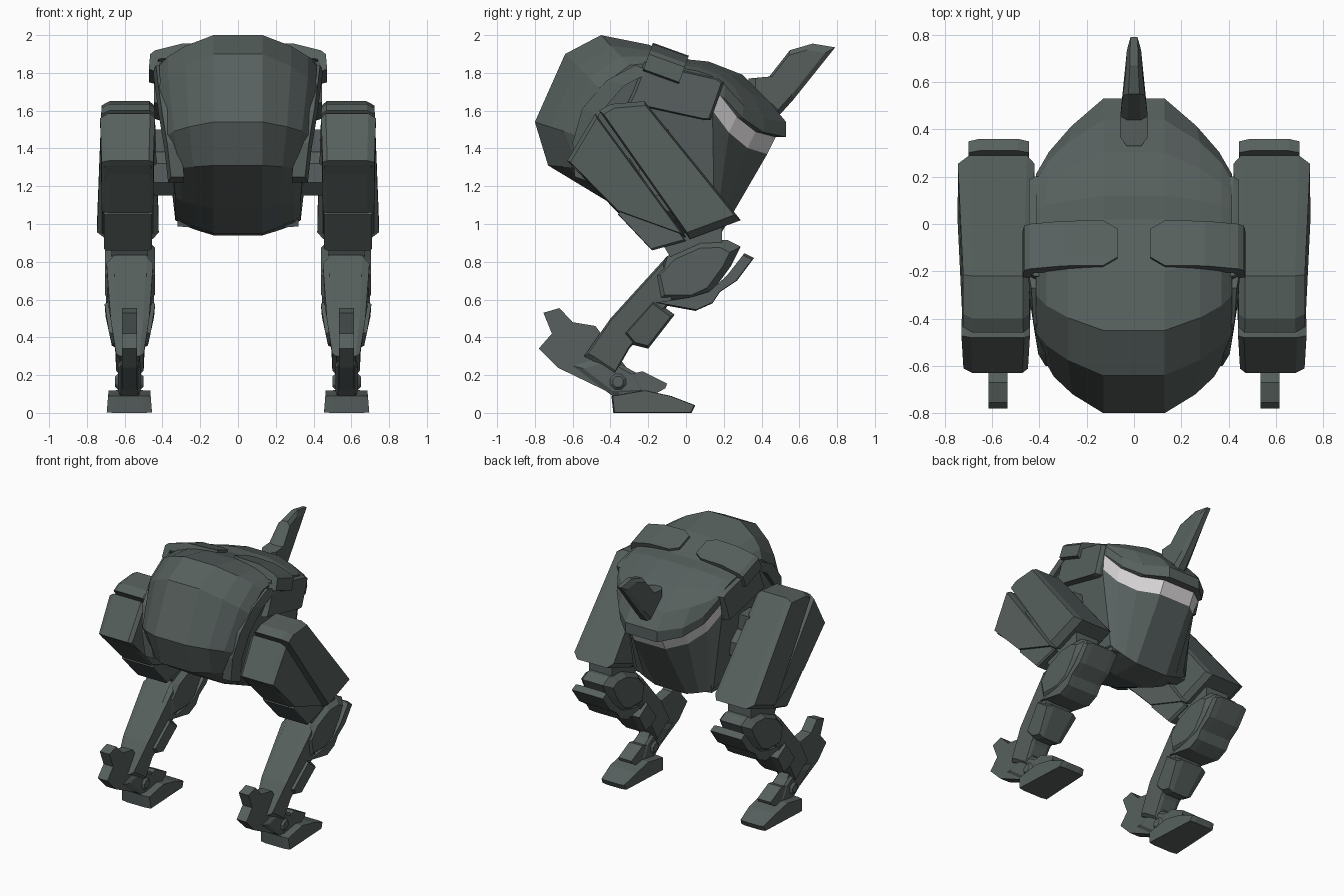
import bpy, bmesh, math


def material(name, rgb):
    m = bpy.data.materials.new(name)
    m.diffuse_color = (*rgb, 1)
    return m


ARMOUR = material("dark grey green", (0.095, 0.118, 0.112))
PALE = material("pale grey", (0.72, 0.70, 0.70))


def loft(name, rings, band=None):
    """Skin a list of equal-length rings, cap both ends; band = pale side index."""
    bm = bmesh.new()
    vs = [[bm.verts.new(p) for p in r] for r in rings]
    n = len(rings[0])
    for a, b in zip(vs, vs[1:]):
        for j in range(n):
            k = (j + 1) % n
            f = bm.faces.new((a[j], a[k], b[k], b[j]))
            f.material_index = 1 if j == band else 0
    bm.faces.new(vs[0])
    bm.faces.new(vs[-1])
    bmesh.ops.recalc_face_normals(bm, faces=bm.faces)
    me = bpy.data.meshes.new(name)
    bm.to_mesh(me)
    bm.free()
    me.materials.append(ARMOUR)
    if band is not None:
        me.materials.append(PALE)
    ob = bpy.data.objects.new(name, me)
    bpy.context.collection.objects.link(ob)
    return ob


def slab(name, pts, layers, mid=0.0, width=lambda y, z: 1, mirror=True):
    """Side profile (y, z) extruded through layers of (x, scale)."""
    cy = sum(p[0] for p in pts) / len(pts)
    cz = sum(p[1] for p in pts) / len(pts)
    rings = [[(mid + (x - mid) * width(y, z), cy + (y - cy) * s, cz + (z - cz) * s)
              for y, z in pts] for x, s in layers]
    ob = loft(name, rings)
    if mirror:
        ob.modifiers.new("other side", 'MIRROR')
    return ob


def ramp(v, a, b, fa, fb):
    t = min(1, max(0, (v - a) / (b - a)))
    return fa + (fb - fa) * t


def circle(y, z, r, n=8):
    return [(y + r * math.cos(math.tau * (i + .5) / n), z + r * math.sin(math.tau * (i + .5) / n)) for i in range(n)]


# Hull: blend from a centre profile to a side profile across x
centre = [(-.73, 1.31), (-.80, 1.54), (-.64, 1.90), (-.45, 2.0), (-.20, 1.95), (.02, 1.87),
          (.12, 1.86), (.30, 1.79), (.44, 1.65), (.53, 1.54), (.53, 1.46), (.475, 1.46),
          (.43, 1.37), (.18, .94), (-.05, .95), (-.35, 1.08)]
side = [(-.50, 1.29), (-.58, 1.47), (-.46, 1.72), (-.30, 1.84), (-.12, 1.86), (.0, 1.82),
        (.06, 1.81), (.12, 1.79), (.18, 1.76), (.21, 1.73), (.20, 1.67), (.18, 1.68),
        (.14, 1.60), (.15, 1.02), (-.05, 1.05), (-.28, 1.14)]


def hull_ring(x, w):
    ring = []
    for i, ((y0, z0), (y1, z1)) in enumerate(zip(centre, side)):
        z = z0 + (z1 - z0) * w
        if 9 <= i <= 12:  # the rim and pale band sag between centre and side
            z -= .22 * w * (1 - w)
        taper = ramp(z, 1.2, 1.7, .8, 1) if abs(x) > .2 else 1
        ring.append((x * taper, y0 + (y1 - y0) * w, z))
    return ring


half = [(.13, 0), (.28, .36), (.37, .70), (.415, 1)]
loft("hull", [hull_ring(-x, w) for x, w in reversed(half)] + [hull_ring(x, w) for x, w in half], band=11)

# Horn fin, thick at the root and thin at the tip
slab("horn", [(.33, 1.70), (.33, 1.77), (.44, 1.78), (.55, 1.92), (.67, 1.955), (.79, 1.935),
              (.57, 1.66), (.48, 1.56)],
     [(-.06, .8), (-.03, 1), (.03, 1), (.06, .8)], 0,
     lambda y, z: ramp(y, .42, .72, 1, .5), mirror=False)

# Side cheek panels
slab("cheek_panel", [(-.31, 1.64), (-.28, 1.70), (-.22, 1.86), (.17, 1.77), (.20, 1.75), (.13, 1.55), (.10, 1.55)],
     [(.37, 1), (.42, 1), (.445, .94)])

# Curved trim strips down the edge of the front shell
path = [(.425, -.25, 1.83), (.415, -.40, 1.75), (.395, -.53, 1.60), (.365, -.58, 1.42), (.345, -.57, 1.24)]
trim = loft("front_trim", [[(x - .06, y - .02, z + .01), (x + .01, y - .02, z + .01),
                            (x + .025, y + .07, z - .02), (x - .06, y + .07, z - .02)] for x, y, z in path])
trim.modifiers.new("other side", 'MIRROR')

# Roof plates folding over the shoulders
fold = [(.07, 1.925), (.30, 1.92), (.44, 1.885), (.465, 1.865), (.472, 1.785), (.44, 1.775), (.42, 1.84), (.07, 1.86)]
rows = [(-.095, .06), (-.06, 0), (.06, 0), (.095, .06)]
roof = loft("roof_plate", [[(x + (c if x < .1 else 0), -.08 + d + (z - 1.925) * .36, z - d * .36)
                            for x, z in fold] for d, c in rows])
roof.modifiers.new("other side", 'MIRROR')

# Hip axles
slab("hip_axle", circle(-.13, 1.27, .13), [(.25, 1), (.50, 1)])
slab("hip_block", [(-.22, 1.38), (-.22, 1.5), (-.09, 1.5), (-.09, 1.38)], [(.34, 1), (.46, 1)])
slab("belly_lug", [(.02, 1.13), (.16, 1.13), (.16, .98), (.06, .98)], [(.22, 1), (.32, .9)])

# Thighs: rear plate plus front plate and casing
slab("thigh_rear_plate", [(-.46, 1.60), (-.40, 1.635), (-.22, 1.65), (.29, 1.02), (.02, .92)],
     [(.43, .92), (.46, 1), (.69, 1), (.735, .92)], .58,
     lambda y, z: ramp(z, 1.0, 1.65, 1.07, .92))
slab("thigh_front_plate", [(-.48, 1.585), (-.63, 1.335), (-.36, 1.06), (.0, .93)],
     [(.44, .93), (.465, 1), (.69, 1), (.73, .93)], .585,
     lambda y, z: ramp(z, 1.33, 1.55, .94, 1))
slab("thigh_front_casing", [(-.61, 1.31), (-.35, 1.07), (-.36, 1.05), (-.18, .86), (.0, .91), (-.3, 1.35)],
     [(.455, .96), (.47, 1), (.70, 1), (.71, .96)], .585)
slab("knee_joint", [(-.14, .92), (.19, 1.0), (.19, .86), (-.08, .82)], [(.48, 1), (.67, 1)])

# Shins: bulky knee, narrow lower leg, rear blade and knee guard
slab("upper_shin", [(-.20, .72), (-.10, .83), (.08, .91), (.22, .915), (.29, .88), (.24, .78), (.13, .63),
                    (.02, .58), (-.17, .58)],
     [(.44, .75), (.485, 1), (.655, 1), (.705, .75)], .572)
slab("lower_shin", [(-.10, .83), (-.40, .50), (-.54, .30), (-.50, .28), (-.38, .20), (-.30, .34), (-.05, .62)],
     [(.455, .9), (.49, 1), (.655, 1), (.69, .9)], .572,
     lambda y, z: ramp(z, .3, .65, .62, 1.05))
slab("calf_plate", [(-.17, .60), (-.06, .52), (-.20, .34), (-.28, .36), (-.33, .42)],
     [(.445, .85), (.49, 1), (.655, 1), (.70, .85)], .572,
     lambda y, z: ramp(z, .34, .55, .75, 1.05))
slab("knee_guard", [(.31, .845), (.36, .82), (.27, .70), (.18, .64), (.14, .58), (.05, .54), (-.17, .58), (.02, .61),
                    (.12, .64), (.22, .73)],
     [(.445, .95), (.49, 1), (.655, 1), (.70, .95)], .572)

# Feet: heel spur arm, ankle pin, toe cover and sole
slab("heel_arm", [(-.78, .34), (-.71, .42), (-.755, .53), (-.67, .555), (-.60, .48), (-.48, .46), (-.30, .22),
                  (-.18, .08), (-.39, .10), (-.68, .24)],
     [(.535, 1), (.615, 1)])
slab("ankle_pin", circle(-.36, .165, .05), [(.50, .6), (.52, 1), (.63, 1), (.65, .6)])
slab("ankle_fairing", [(-.60, .25), (-.42, .30), (-.26, .21), (-.20, .10), (-.39, .09)],
     [(.515, .75), (.53, 1), (.62, 1), (.635, .75)])
slab("toe_cover", [(-.32, .20), (-.23, .22), (-.10, .155), (-.11, .13), (-.20, .08), (-.36, .09)],
     [(.52, 1), (.63, 1)])
slab("sole", [(-.385, 0), (-.395, .09), (-.22, .12), (-.08, .09), (.05, .04), (.03, 0)],
     [(.455, .97), (.50, 1), (.65, 1), (.695, .97)], .575,
     lambda y, z: ramp(z, 0, .12, 1, .92) * ramp(y, -.1, .05, 1, .8))
